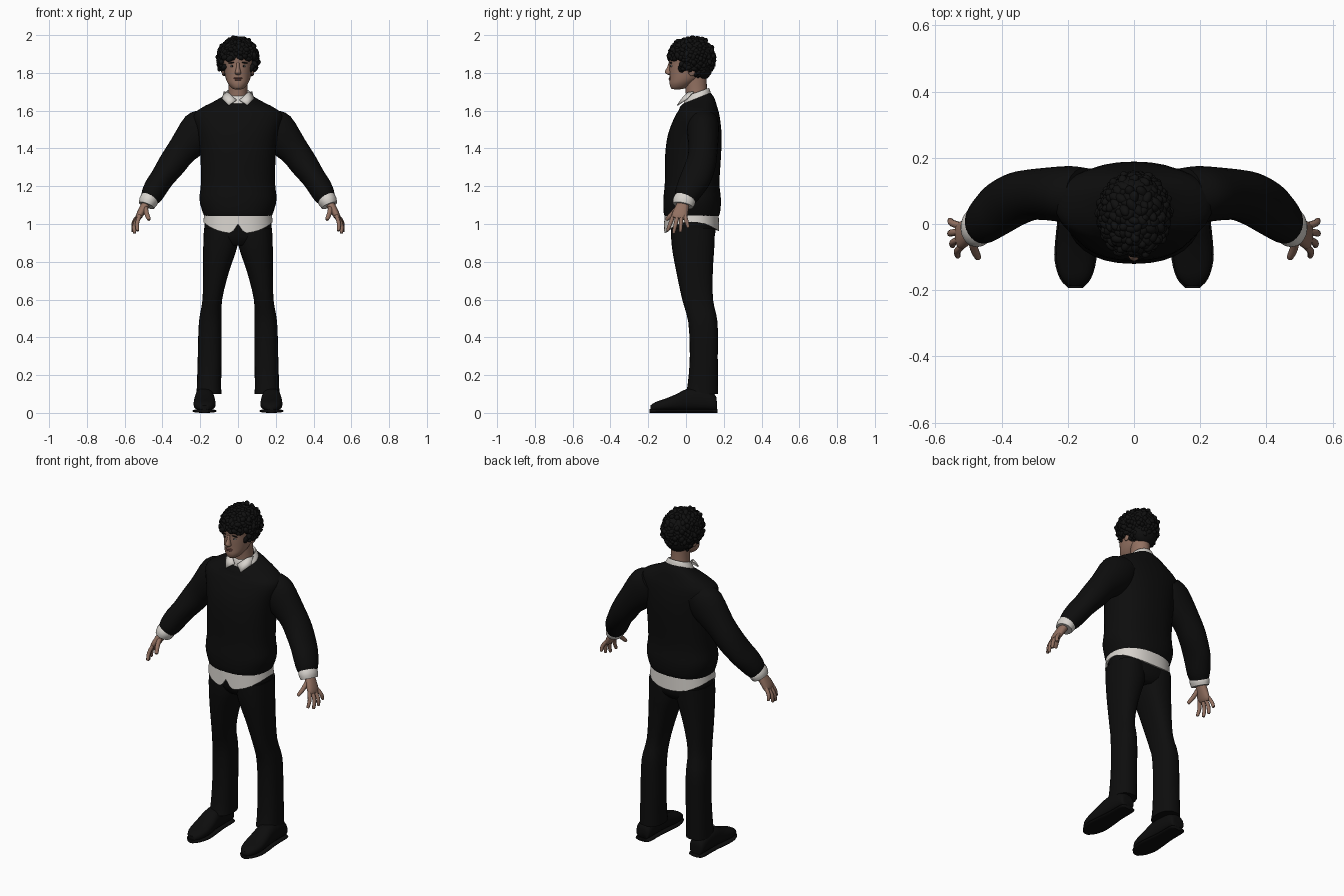
import bpy, bmesh, math, random
from mathutils import Vector, Matrix

if "Cube" in bpy.data.objects:
    bpy.data.objects.remove(bpy.data.objects["Cube"])

random.seed(4)


def material(name, rgb):
    m = bpy.data.materials.new(name)
    m.diffuse_color = (*rgb, 1)
    m.use_nodes = True
    m.node_tree.nodes["Principled BSDF"].inputs["Base Color"].default_value = m.diffuse_color
    return m


CLOTH = material("black cloth", (0.004, 0.004, 0.004))
HAIR = material("black hair", (0.005, 0.005, 0.005))
SKIN = material("skin", (0.29, 0.165, 0.12))
LIP = material("lip", (0.2, 0.085, 0.07))
WHITE = material("white shirt", (0.68, 0.65, 0.61))
EYE = material("eye white", (0.4, 0.37, 0.35))


def finish(name, bm, mat, mirror=False, angle=50):
    bmesh.ops.recalc_face_normals(bm, faces=bm.faces)
    me = bpy.data.meshes.new(name)
    bm.to_mesh(me)
    bm.free()
    me.materials.append(mat)
    ob = bpy.data.objects.new(name, me)
    bpy.context.collection.objects.link(ob)
    if mirror:
        ob.modifiers.new("mirror", 'MIRROR')
    bpy.ops.object.select_all(action='DESELECT')
    ob.select_set(True)
    bpy.context.view_layer.objects.active = ob
    bpy.ops.object.shade_smooth_by_angle(angle=math.radians(angle))
    return ob


def refine(rows, steps=3):
    """Smoothly interpolate rows of numbers."""
    out, n = [], len(rows)
    for i in range(n - 1):
        p = [rows[max(0, min(n - 1, i + k))] for k in (-1, 0, 1, 2)]
        for s in range(steps):
            t = s / steps
            out.append([0.5 * (2 * b + (c - a) * t + (2 * a - 5 * b + 4 * c - d) * t * t
                               + (3 * b - a - 3 * c + d) * t ** 3) for a, b, c, d in zip(*p)])
    return out + [list(rows[-1])]


def skin_rings(bm, rings, caps=True):
    vs = [[bm.verts.new(p) for p in r] for r in rings]
    n = len(vs[0])
    for a, b in zip(vs, vs[1:]):
        for i in range(n):
            bm.faces.new((a[i], a[(i + 1) % n], b[(i + 1) % n], b[i]))
    if caps:
        bm.faces.new(vs[0])
        bm.faces.new(vs[-1])


def unit_ring(n, power):
    for i in range(n):
        a = 2 * math.pi * i / n
        c, s = math.cos(a), math.sin(a)
        yield (math.copysign(abs(c) ** (2 / power), c), math.copysign(abs(s) ** (2 / power), s))


def stack(name, rows, mat, power=2.3, n=32, mirror=False, caps=True):
    """Horizontal sections: z, centre x, half width, front y, back y, tilt."""
    bm = bmesh.new()
    rings = []
    for z, cx, hw, yf, yb, tilt in refine(rows):
        cy, ry = (yf + yb) / 2, (yb - yf) / 2
        rings.append([(cx + hw * c, cy + ry * s, z + tilt * ry * s) for c, s in unit_ring(n, power)])
    skin_rings(bm, rings, caps)
    return finish(name, bm, mat, mirror)


def sweep(name, rows, mat, n=16, power=2):
    """Mirrored limb along a path: x, y, z, thickness radius, y radius."""
    bm = bmesh.new()
    rows = refine(rows)
    pts = [Vector(r[:3]) for r in rows]
    rings = []
    for i, (p, r) in enumerate(zip(pts, rows)):
        t = (pts[min(i + 1, len(pts) - 1)] - pts[max(i - 1, 0)]).normalized()
        v = Vector((0, 1, 0))
        v = (v - t * v.dot(t)).normalized()
        u = v.cross(t)
        rings.append([p + u * r[3] * c + v * r[4] * s for c, s in unit_ring(n, power)])
    skin_rings(bm, rings)
    return finish(name, bm, mat, True)


def blob(bm, loc, size, rot=None, sub=2):
    m = Matrix.Translation(loc) @ (rot or Matrix()) @ Matrix.Diagonal((*size, 1))
    bmesh.ops.create_icosphere(bm, subdivisions=sub, radius=1, matrix=m)


def blob_part(name, loc, size, mat, mirror=False, rot=None):
    bm = bmesh.new()
    blob(bm, loc, size, rot, 3)
    return finish(name, bm, mat, mirror)


# Sweater body and sleeves
stack("sweater_body", [
    (1.03, 0, .172, -.108, .165, 0), (1.06, 0, .186, -.118, .18, 0), (1.13, 0, .204, -.12, .185, 0),
    (1.22, 0, .196, -.112, .177, 0), (1.37, 0, .2, -.11, .186, 0), (1.48, 0, .215, -.094, .188, 0),
    (1.57, 0, .238, -.058, .178, 0), (1.61, 0, .2, -.04, .165, .1), (1.645, 0, .125, -.03, .15, .25),
    (1.665, 0, .082, -.018, .13, .4)], CLOTH)
sweep("sweater_sleeve", [
    (.15, .09, 1.545, .08, .08), (.2, .09, 1.495, .108, .085), (.295, .09, 1.39, .081, .077),
    (.35, .078, 1.315, .074, .08), (.4, .052, 1.245, .064, .082), (.43, .028, 1.2, .063, .076),
    (.455, .005, 1.155, .058, .066), (.47, -.006, 1.125, .046, .055)], CLOTH, 24)
sweep("shirt_cuff", [(.46, 0, 1.15, .046, .052), (.474, -.01, 1.122, .05, .06),
                     (.484, -.016, 1.098, .043, .054)], WHITE, 20)

# Shirt hem: a band whose lower edge dips at front and back with a front notch
bm = bmesh.new()
top, low, inner = [], [], []
for c, s in unit_ring(64, 2.3):
    dip = .062 * abs(s) ** 2 if s < 0 else .05 * s * s
    z = 1.012 - dip + (.05 * max(0, 1 - abs(c) / .18) if s < 0 else 0)
    top.append((.176 * c, .03 + .142 * s, 1.07))
    low.append((.184 * c, .03 + .146 * s, z))
    inner.append((.174 * c, .03 + .13 * s, z + .005))
skin_rings(bm, [top, low, inner], False)
finish("shirt_hem", bm, WHITE)

# Trousers
stack("trouser_hips", [(.885, 0, .1, -.045, .12, 0), (.92, 0, .165, -.07, .148, 0),
                       (.98, 0, .178, -.082, .157, 0), (1.06, 0, .174, -.09, .155, 0)], CLOTH)
stack("trouser_leg", [
    (.1, .154, .066, -.002, .17, 0), (.16, .153, .064, .01, .169, 0), (.3, .15, .063, .02, .168, 0),
    (.48, .147, .06, .012, .167, 0), (.6, .136, .052, -.02, .143, 0), (.75, .116, .069, -.052, .142, 0),
    (.88, .094, .09, -.075, .15, 0), (.98, .092, .088, -.08, .153, 0)], CLOTH, 2.4, 24, True)

# Shoes: sections run from heel to toe
for name, z0, grow, rows in (
    ("shoe_upper", .012, 0, [(.163, .03, .06), (.15, .045, .1), (.07, .05, .13), (0, .052, .125),
                             (-.05, .057, .1), (-.11, .058, .075), (-.16, .045, .058), (-.188, .02, .04)]),
    ("shoe_sole", 0, .003, [(.166, .03, .02), (.15, .046, .02), (.05, .048, .02), (-.05, .058, .02),
                            (-.11, .06, .02), (-.165, .044, .02), (-.194, .018, .02)])):
    bm = bmesh.new()
    skin_rings(bm, [[(.177 + (w + grow) * c, y, (z0 + h) / 2 + (h - z0) / 2 * s)
                     for c, s in unit_ring(20, 2.5)] for y, w, h in refine(rows)])
    finish(name, bm, CLOTH, True)

# Hands: palm, four fingers and thumb
sweep("palm", [(.478, -.012, 1.12, .022, .03), (.5, -.022, 1.085, .022, .036),
               (.522, -.034, 1.045, .018, .042), (.53, -.038, 1.028, .012, .036)], SKIN, 16, 2.3)
for name, base, tip, bend in (("index_finger", (.52, -.067, 1.045), (.532, -.098, .963), .008),
                              ("middle_finger", (.526, -.046, 1.04), (.548, -.066, .95), .01),
                              ("ring_finger", (.527, -.024, 1.04), (.556, -.03, .957), .01),
                              ("little_finger", (.524, -.006, 1.048), (.556, .012, .98), .01),
                              ("thumb", (.49, -.04, 1.09), (.47, -.104, 1.022), .004)):
    b, t = Vector(base), Vector(tip)
    mid = (b + t) / 2 + Vector((bend, 0, 0))
    r = .0125 if name == "thumb" else .0105
    near = b.lerp(mid, .1)
    end = mid.lerp(t, .9)
    sweep(name, [(*b, r * .9, r * .9), (*near, r, r), (*mid, r, r),
                 (*end, r * .8, r * .8), (*t, r * .25, r * .25)], SKIN, 10)

# Neck and head
stack("neck", [(1.6, 0, .06, .0, .125, 0), (1.67, 0, .053, .0, .115, 0),
               (1.73, 0, .05, -.005, .11, 0), (1.8, 0, .052, -.01, .11, 0)], SKIN, 2, 24)
stack("head", [
    (1.713, 0, .018, -.075, -.045, -.1), (1.722, 0, .035, -.083, -.005, -.1),
    (1.745, 0, .054, -.087, .04, 0), (1.775, 0, .066, -.086, .08, 0), (1.82, 0, .074, -.088, .115, 0),
    (1.85, 0, .077, -.088, .125, 0), (1.89, 0, .08, -.09, .128, 0), (1.94, 0, .07, -.065, .115, 0),
    (1.97, 0, .04, -.02, .08, 0)], SKIN, 2.1)
stack("nose", [(1.79, 0, .009, -.096, -.08, 0), (1.797, 0, .017, -.108, -.075, 0),
               (1.807, 0, .015, -.112, -.075, 0), (1.83, 0, .009, -.1, -.075, 0),
               (1.855, 0, .008, -.091, -.075, 0)], SKIN, 2, 16)
blob_part("ear", (.078, .03, 1.815), (.009, .02, .032), SKIN, True)
blob_part("upper_lip", (0, -.085, 1.772), (.023, .007, .005), LIP)
blob_part("lower_lip", (0, -.085, 1.764), (.019, .007, .005), LIP)
blob_part("eye", (.031, -.077, 1.836), (.013, .006, .0055), EYE, True)
blob_part("iris", (.031, -.0815, 1.836), (.005, .003, .005), HAIR, True)
blob_part("eyebrow", (.033, -.08, 1.854), (.019, .007, .0035), HAIR, True, Matrix.Rotation(.12, 4, 'Y'))

# Hair: a scalp cap with many small curls
blob_part("hair_cap", (0, .038, 1.905), (.096, .11, .078), HAIR)
blob_part("hair_back", (0, .085, 1.845), (.084, .058, .085), HAIR)
bm = bmesh.new()
count = 420
for i in range(count):
    h = 1 - 2 * (i + .5) / count
    a = i * math.pi * (3 - math.sqrt(5))
    w = math.sqrt(1 - h * h)
    k = random.uniform(.94, 1.04)
    p = Vector((.1 * w * math.cos(a) * k, .028 + .116 * w * math.sin(a) * k, 1.875 + .106 * h * k))
    hairline = 1.875 if p.y < -.03 else 1.815 if p.y < .045 else 1.775
    if p.z < hairline:
        continue
    rot = Matrix.Rotation(random.uniform(0, 6.3), 4, 'Z') @ Matrix.Rotation(random.uniform(-1, 1), 4, 'X')
    r = random.uniform(.011, .016)
    blob(bm, p, (r, r * 1.6, r), rot)
finish("hair_curls", bm, HAIR)

# Shirt collar: tilted band round the neck with two pointed front flaps
stack("collar_band", [(1.645, 0, .084, -.018, .135, .42), (1.668, 0, .08, -.012, .13, .42),
                      (1.69, 0, .067, -.006, .124, .4), (1.698, 0, .06, 0, .118, .35),
                      (1.68, 0, .055, .004, .113, .35)], WHITE, 2, 32, caps=False)
bm = bmesh.new()
flap = [(.008, -.02, 1.655), (.05, -.046, 1.628), (.083, .005, 1.662), (.074, .04, 1.7), (.05, .008, 1.695)]
vs = [bm.verts.new(p) for p in flap]
hub = bm.verts.new((.052, -.018, 1.667))
faces = [bm.faces.new((vs[i], vs[(i + 1) % 5], hub)) for i in range(5)]
flap_ob = finish("collar_flap", bm, WHITE, True)
solid = flap_ob.modifiers.new("thickness", 'SOLIDIFY')
solid.thickness = .006
solid.offset = 0
